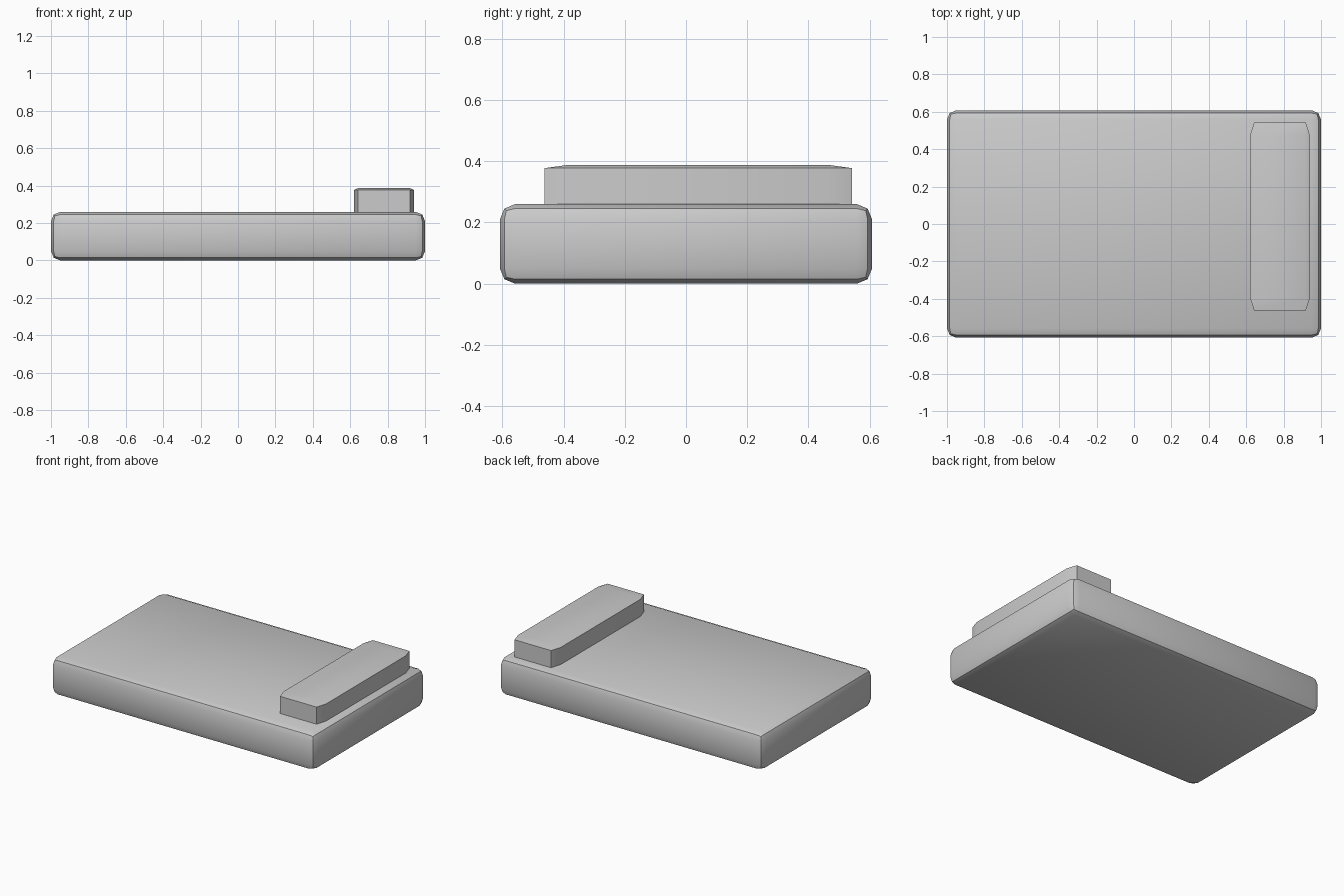
import bpy

if "Cube" in bpy.data.objects:
    bpy.data.objects.remove(bpy.data.objects["Cube"])


def bevelled_box(name, lo, hi, width, segments, scaled):
    """Box between two corners; scaled=True lets the bevel stretch with the box."""
    size = [b - a for a, b in zip(lo, hi)]
    centre = [(a + b) / 2 for a, b in zip(lo, hi)]
    bpy.ops.mesh.primitive_cube_add(size=1, location=centre)
    ob = bpy.context.object
    ob.name = name
    ob.scale = size
    if not scaled:
        bpy.ops.object.transform_apply(location=False, rotation=False, scale=True)
    bevel = ob.modifiers.new("Bevel", 'BEVEL')
    bevel.width = width
    bevel.segments = segments
    bevel.limit_method = 'NONE'
    bpy.ops.object.modifier_apply(modifier=bevel.name)
    bpy.ops.object.transform_apply(location=False, rotation=False, scale=True)
    bpy.ops.object.shade_smooth_by_angle()
    return ob


# Mattress: evenly rounded slab
bevelled_box("mattress", (-1, -0.608, 0), (1, 0.608, 0.26), 0.05, 2, False)

# Pillow: chamfer stretched along its length, resting slightly sunk in
bevelled_box("pillow", (0.62, -0.463, 0.25), (0.941, 0.543, 0.387), 0.07, 1, True)
